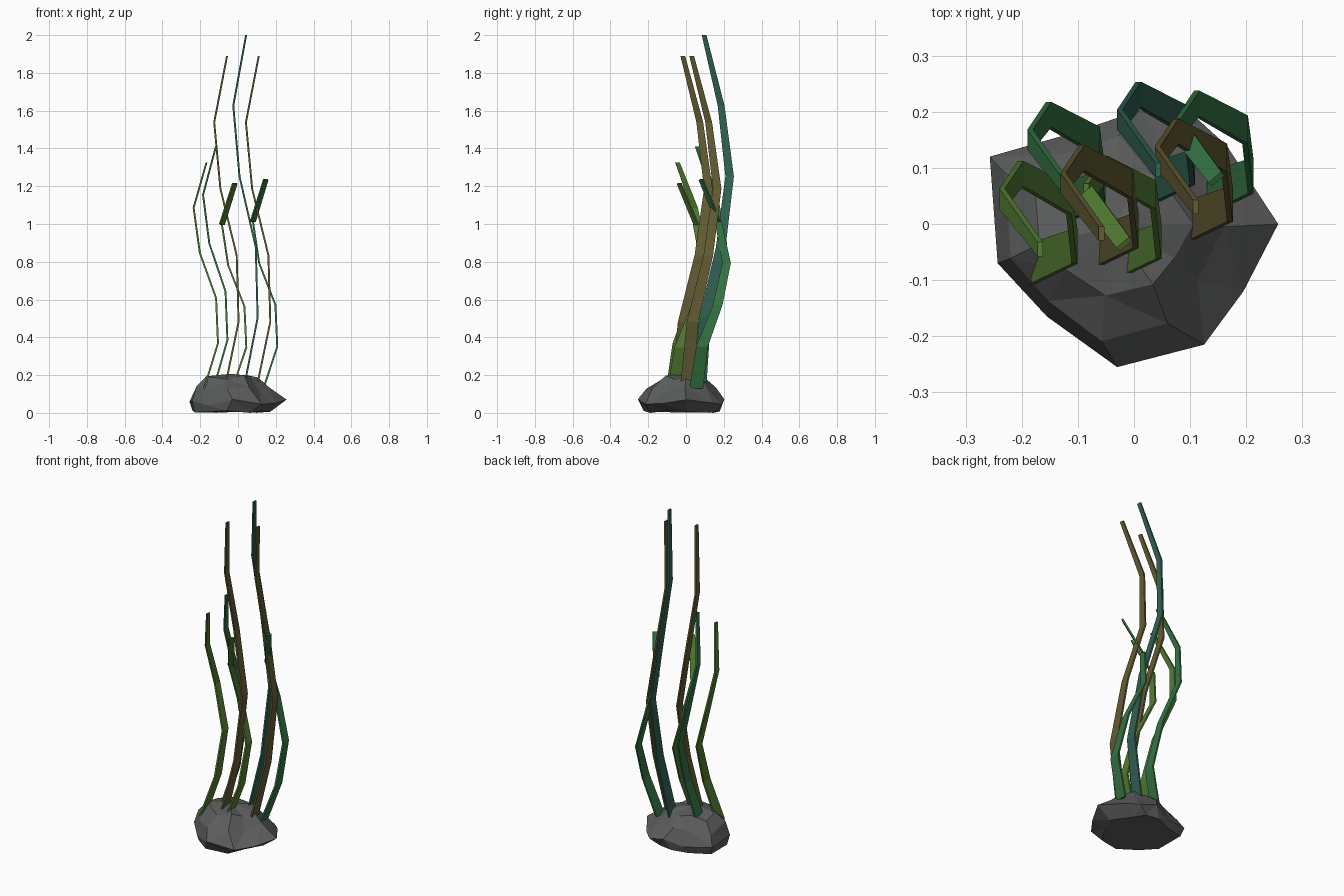
import bpy, bmesh, math
from mathutils import Vector

old = bpy.data.objects.get("Cube")
if old:
    bpy.data.objects.remove(old)


def material(name, rgb):
    m = bpy.data.materials.new(name)
    m.use_nodes = True
    m.diffuse_color = (*rgb, 1)
    bsdf = next(n for n in m.node_tree.nodes if n.type == 'BSDF_PRINCIPLED')
    bsdf.inputs["Base Color"].default_value = (*rgb, 1)
    bsdf.inputs["Roughness"].default_value = 0.9
    return m


LIME = material("lime_green", (0.085, 0.2, 0.033))
GREEN = material("sea_green", (0.035, 0.17, 0.055))
TEAL = material("teal", (0.03, 0.12, 0.085))
BROWN = material("olive_brown", (0.125, 0.105, 0.033))
STONE = material("dark_stone", (0.105, 0.11, 0.107))


def finish(name, bm, mat):
    bmesh.ops.recalc_face_normals(bm, faces=bm.faces)
    mesh = bpy.data.meshes.new(name)
    bm.to_mesh(mesh)
    bm.free()
    mesh.materials.append(mat)
    obj = bpy.data.objects.new(name, mesh)
    bpy.context.collection.objects.link(obj)
    return obj


def loft(bm, rings):
    """Skin closed rings of points and cap both ends."""
    rows = [[bm.verts.new(p) for p in ring] for ring in rings]
    n = len(rows[0])
    for a, b in zip(rows, rows[1:]):
        for i in range(n):
            bm.faces.new((a[i], a[(i + 1) % n], b[(i + 1) % n], b[i]))
    bm.faces.new(rows[0])
    bm.faces.new(rows[-1])


def ribbon(name, points, widths, across, thin, mat):
    """Flat strip: half-width along across, half-thickness along thin."""
    bm = bmesh.new()
    rings = []
    for p, w in zip(points, widths):
        a, t = across * w / 2, thin * 0.005
        rings.append([p - a - t, p + a - t, p + a + t, p - a + t])
    loft(bm, rings)
    return finish(name, bm, mat)


# Rock: uneven outline swept through stacked rings
outline = [(0.257, 0.0), (0.195, -0.12), (0.125, -0.215), (-0.03, -0.255),
           (-0.155, -0.165), (-0.243, -0.07), (-0.257, 0.12), (-0.1, 0.165),
           (0.01, 0.203), (0.11, 0.19), (0.165, 0.14)]
# height, x scale, y scale, x shift, y shift, height wobble
levels = [(0.008, 0.80, 0.88, -0.035, 0.0, 0.006),
          (0.055, 1.0, 1.0, 0.0, 0.0, 0.018),
          (0.125, 0.76, 0.80, -0.035, -0.005, 0.015),
          (0.186, 0.55, 0.50, -0.035, 0.0, 0.012)]
rock = bmesh.new()
loft(rock, [[Vector((x * sx + ox, y * sy + oy, z + wob * math.sin(2.4 * i + k)))
             for i, (x, y) in enumerate(outline)]
            for k, (z, sx, sy, ox, oy, wob) in enumerate(levels)])
bmesh.ops.triangulate(rock, faces=[f for f in rock.faces if len(f.verts) == 4])
# Crown of the rock
top = max(rock.faces, key=lambda f: f.calc_center_median().z)
bmesh.ops.poke(rock, faces=[top])
crown = max((v for v in rock.verts if len(v.link_edges) == len(outline)),
            key=lambda v: v.co.z)
crown.co.z = 0.207
floor = min(v.co.z for v in rock.verts)
for v in rock.verts:
    if v.co.z < 0.02:
        v.co.z -= floor
finish("rock", rock, STONE)

# Shared spiral sway of every blade: x offset, y offset, width
sway = [(-0.012, 0.005, 0.072), (0.061, 0.035, 0.062), (0.051, 0.118, 0.051),
        (-0.035, 0.165, 0.045), (-0.068, 0.12, 0.036), (0.0, 0.03, 0.025)]
X, Y = Vector((1, 0, 0)), Vector((0, 1, 0))
BASE = 0.13

# name, x, y, height of one segment, colour, whether the tip is turned
blades = [("brown_blade_left", 0.11, 0.0, 0.352, BROWN, False),
          ("brown_blade_right", -0.058, -0.047, 0.352, BROWN, False),
          ("teal_blade", 0.043, 0.066, 0.374, TEAL, False),
          ("green_blade_right", -0.117, 0.03, 0.256, GREEN, False),
          ("lime_blade_right", -0.167, -0.075, 0.239, LIME, False),
          ("lime_blade_middle", -0.017, -0.066, 0.217, LIME, True),
          ("green_blade_left", 0.147, 0.05, 0.221, GREEN, True)]

for name, x, y, step, mat, turned in blades:
    pts = [Vector((x + dx, y + dy, BASE + step * i))
           for i, (dx, dy, w) in enumerate(sway)]
    widths = [w for dx, dy, w in sway]
    if turned:
        # Last segment is a separate strip twisted toward the viewer side
        across = Vector((0.75, 0.65, 0)).normalized()
        thin = across.cross(pts[-1] - pts[-2]).normalized()
        ribbon(name + "_tip", pts[-2:], (0.034, 0.03), across, thin, mat)
        pts, widths = pts[:-1], widths[:-1]
    ribbon(name, pts, widths, Y, X, mat)
